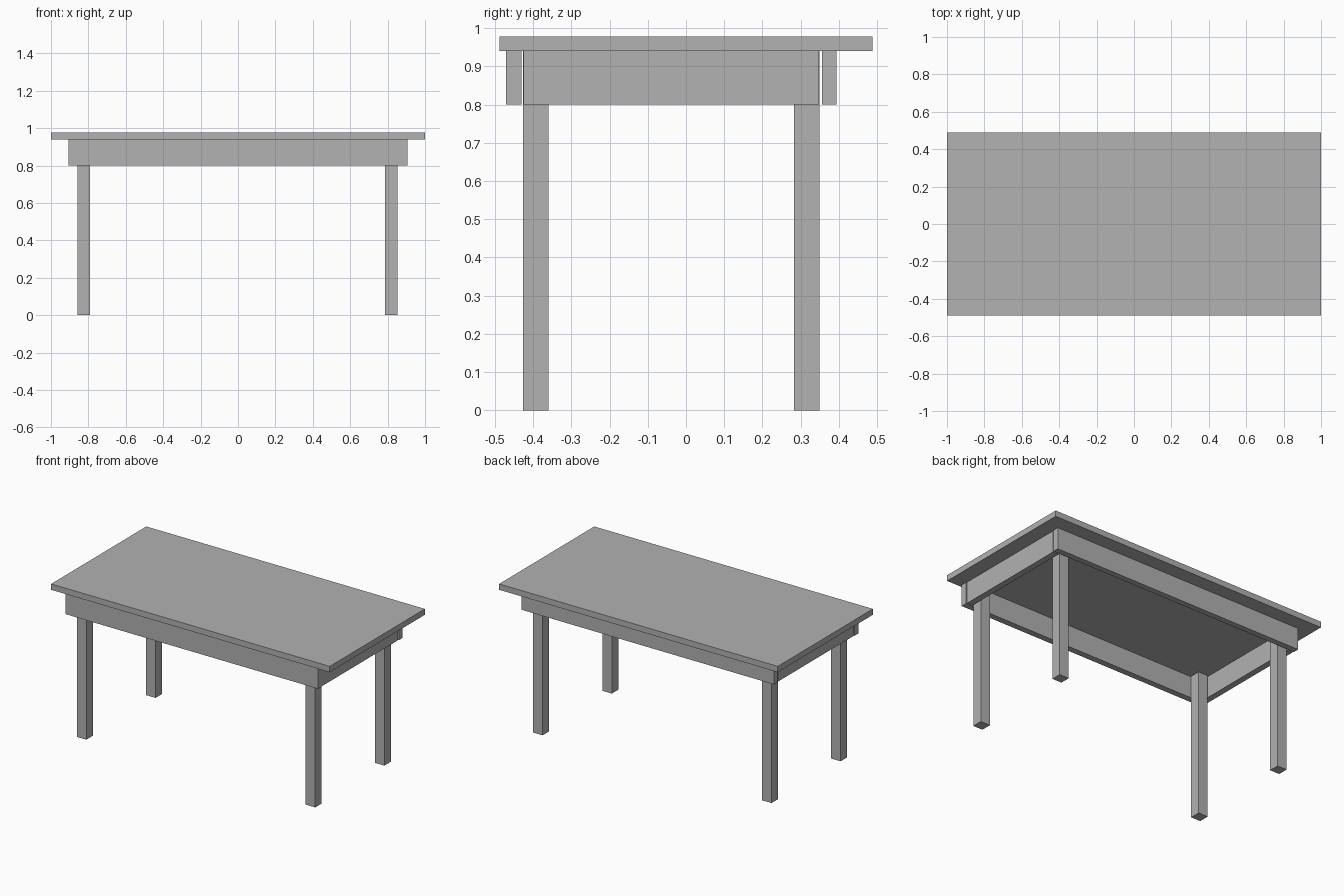
import bpy

old = bpy.data.objects.get("Cube")
if old:
    bpy.data.objects.remove(old, do_unlink=True)

# Single plain grey material
GREY = (0.445, 0.445, 0.445, 1.0)
grey = bpy.data.materials.new("plain_grey")
grey.use_nodes = True
grey.diffuse_color = GREY
bsdf = next(n for n in grey.node_tree.nodes if n.type == "BSDF_PRINCIPLED")
bsdf.inputs["Base Color"].default_value = GREY


def box(name, x, y, z):
    """Box spanning the given (low, high) ranges."""
    spans = (x, y, z)
    bpy.ops.mesh.primitive_cube_add(size=1, location=[(a + b) / 2 for a, b in spans])
    ob = bpy.context.object
    ob.name = name
    ob.scale = [b - a for a, b in spans]
    bpy.ops.object.transform_apply(location=False, rotation=False, scale=True)
    ob.data.materials.append(grey)
    return ob


UNDERSIDE = 0.94
APRON_Z = (0.8, UNDERSIDE)

# Table top
box("table_top", (-1, 1), (-0.488, 0.488), (UNDERSIDE, 0.978))

# Long aprons outside the legs
box("front_apron", (-0.907, 0.905), (-0.471, -0.431), APRON_Z)
box("back_apron", (-0.907, 0.905), (0.356, 0.394), APRON_Z)

# Short aprons fitted between the long ones
box("left_apron", (0.862, 0.902), (-0.425, 0.348), APRON_Z)
box("right_apron", (-0.904, -0.864), (-0.425, 0.348), APRON_Z)

# Four square legs reaching the underside of the top
for side, x in (("left", (0.785, 0.853)), ("right", (-0.858, -0.79))):
    for end, y in (("front", (-0.427, -0.36)), ("back", (0.283, 0.349))):
        box(f"{end}_{side}_leg", x, y, (0, UNDERSIDE))
